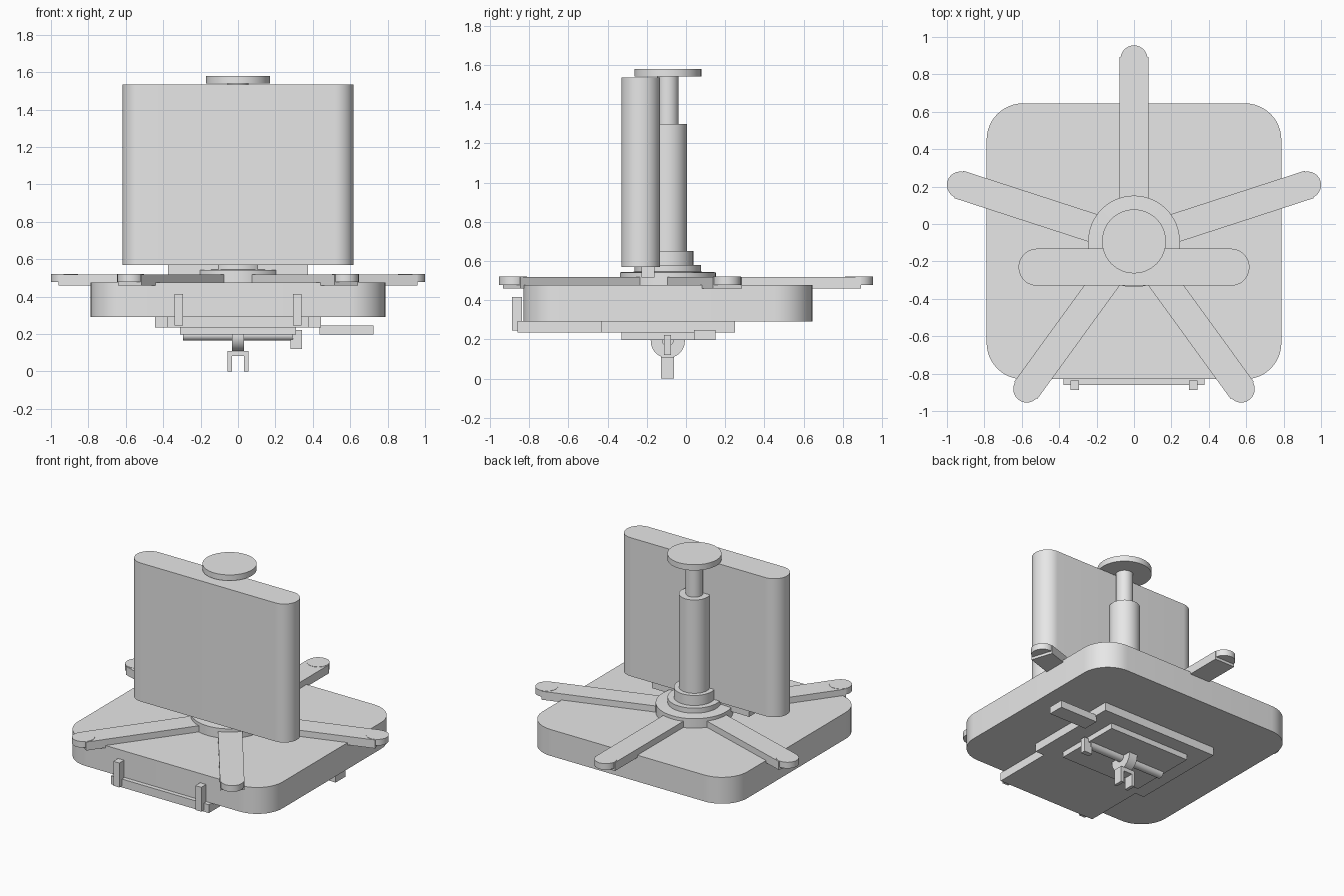
import bpy, bmesh, math
from mathutils import Matrix

if "Cube" in bpy.data.objects:
    bpy.data.objects.remove(bpy.data.objects["Cube"])

grey = bpy.data.materials.new("plain grey")
grey.diffuse_color = (0.8, 0.8, 0.8, 1)
grey.use_nodes = True
grey.node_tree.nodes["Principled BSDF"].inputs["Base Color"].default_value = grey.diffuse_color
CY = -0.093  # y of the column axis


def finish(name, bm):
    bmesh.ops.recalc_face_normals(bm, faces=bm.faces)
    me = bpy.data.meshes.new(name)
    bm.to_mesh(me)
    bm.free()
    ob = bpy.data.objects.new(name, me)
    bpy.context.collection.objects.link(ob)
    me.materials.append(grey)
    bpy.ops.object.select_all(action='DESELECT')
    ob.select_set(True)
    bpy.context.view_layer.objects.active = ob
    bpy.ops.object.shade_smooth_by_angle(angle=math.radians(30))
    return ob


def prism(name, pts, z0, z1, matrix=None):
    bm = bmesh.new()
    bottom = [bm.verts.new((x, y, z0)) for x, y in pts]
    top = [bm.verts.new((x, y, z1)) for x, y in pts]
    bm.faces.new(bottom[::-1])
    bm.faces.new(top)
    n = len(pts)
    for i in range(n):
        j = (i + 1) % n
        bm.faces.new((bottom[i], bottom[j], top[j], top[i]))
    if matrix:
        bm.transform(matrix)
    return finish(name, bm)


def rounded(x0, x1, y0, y1, r, seg=12):
    pts = []
    for k, (cx, cy) in enumerate([(x1 - r, y1 - r), (x0 + r, y1 - r),
                                  (x0 + r, y0 + r), (x1 - r, y0 + r)]):
        for i in range(seg + 1):
            a = math.pi / 2 * (k + i / seg)
            p = (cx + r * math.cos(a), cy + r * math.sin(a))
            if not pts or math.dist(p, pts[-1]) > 1e-4:
                pts.append(p)
    if math.dist(pts[0], pts[-1]) < 1e-4:
        pts.pop()
    return pts


def box(name, x0, x1, y0, y1, z0, z1, matrix=None):
    return prism(name, [(x0, y0), (x1, y0), (x1, y1), (x0, y1)], z0, z1, matrix)


def circle(r, n=48):
    return [(r * math.cos(2 * math.pi * i / n), r * math.sin(2 * math.pi * i / n)) for i in range(n)]


def lathe(name, profile, n=48):
    # stepped profile spun around the column axis
    bm = bmesh.new()
    rings = [[bm.verts.new((x, y + CY, z)) for x, y in circle(r, n)] for r, z in profile]
    bm.faces.new(rings[0][::-1])
    bm.faces.new(rings[-1])
    for a, b in zip(rings, rings[1:]):
        for i in range(n):
            j = (i + 1) % n
            bm.faces.new((a[i], a[j], b[j], b[i]))
    return finish(name, bm)


def x_cylinder(name, r, x0, x1, z):
    m = Matrix.Translation((0, CY, z)) @ Matrix.Rotation(math.pi / 2, 4, 'Y')
    return prism(name, circle(r), x0, x1, m)


# seat cushion and backrest
prism("seat", rounded(-0.788, 0.788, -0.83, 0.645, 0.195), 0.292, 0.476)
prism("backrest", rounded(-0.617, 0.617, -0.33, -0.132, 0.098), 0.57, 1.535)
box("backrest_bracket", -0.375, 0.375, -0.228, -0.16, 0.515, 0.572)

# hub, gas column and top disc
lathe("hub_and_column", [(0.245, 0.472), (0.245, 0.542), (0.17, 0.545), (0.17, 0.58),
                         (0.13, 0.58), (0.13, 0.65), (0.098, 0.65), (0.098, 1.30),
                         (0.055, 1.30), (0.055, 1.54)])
lathe("top_disc", [(0.171, 1.54), (0.171, 1.58)])

# five star-base legs with rounded tips
for i in range(5):
    m = Matrix.Translation((0, CY, 0)) @ Matrix.Rotation(math.radians(90 + 72 * i), 4, 'Z')
    box("base_leg", 0.15, 0.985, -0.077, 0.077, 0.46, 0.519, m)
    prism("leg_tip", circle(0.072, 32), 0.478, 0.521, m @ Matrix.Translation((0.976, 0, 0)))

# under-seat mounting plates
box("mount_plate", -0.445, 0.445, -0.435, 0.25, 0.235, 0.295)
box("front_plate", -0.377, 0.377, -0.86, -0.435, 0.235, 0.293)
box("lower_plate", -0.31, 0.31, -0.33, 0.15, 0.197, 0.236)
for s in (-1, 1):
    box("front_post", s * 0.316 - 0.023, s * 0.316 + 0.023, -0.888, -0.836, 0.245, 0.415)

# side lever
box("side_lever", 0.435, 0.725, 0.04, 0.15, 0.197, 0.247)

# pivot rod, pivot wheel, fork and handle
x_cylinder("pivot_rod", 0.03, -0.295, 0.295, 0.195)
x_cylinder("pivot_wheel", 0.087, -0.032, 0.032, 0.192)
box("rod_handle", 0.28, 0.343, -0.112, -0.077, 0.12, 0.222)
box("fork_bridge", -0.055, 0.055, -0.128, -0.06, 0.083, 0.11)
for s in (-1, 1):
    box("fork_prong", s * 0.044 - 0.011, s * 0.044 + 0.011, -0.128, -0.06, 0, 0.09)
